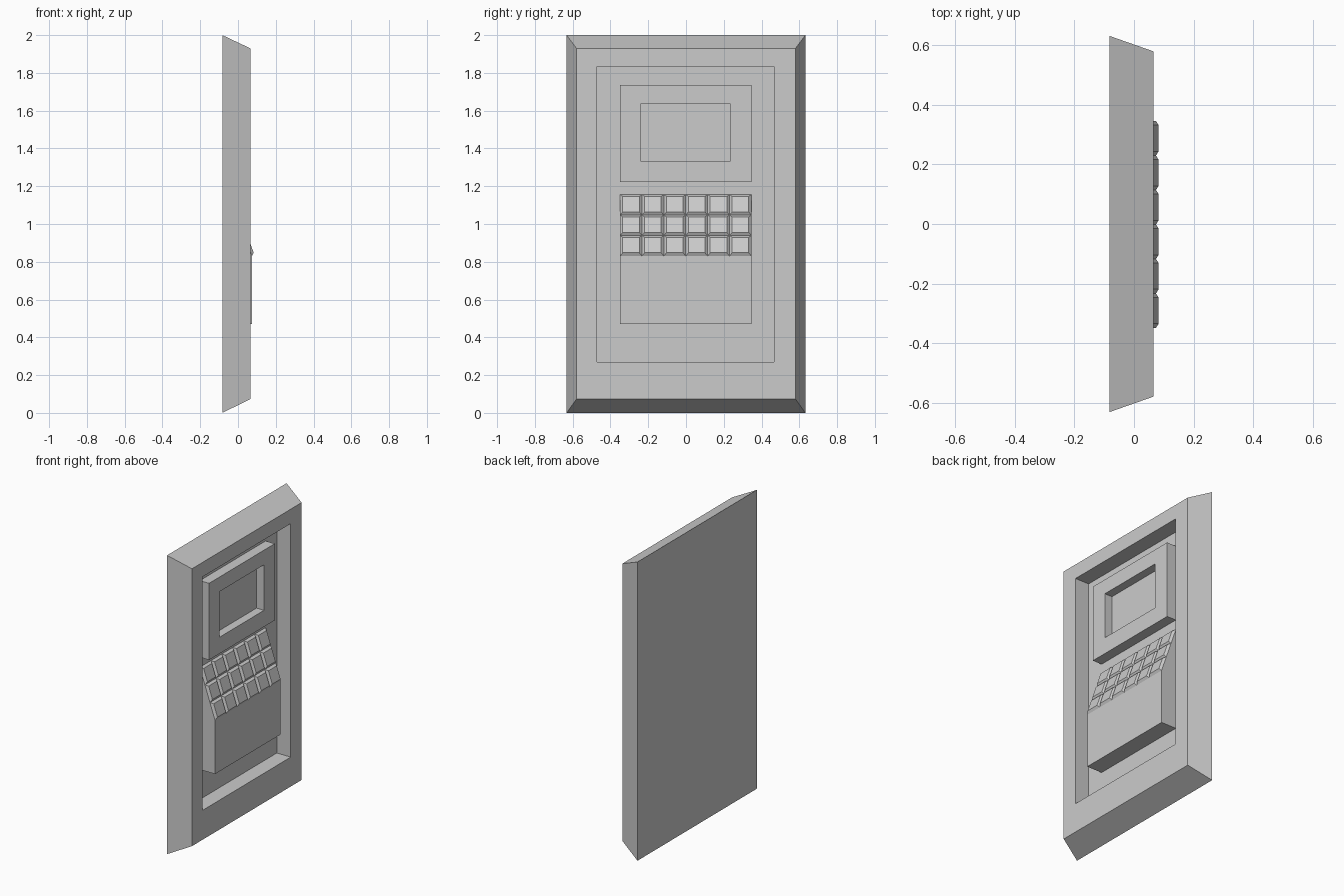
import bpy, bmesh
from mathutils import Vector

if "Cube" in bpy.data.objects:
    bpy.data.objects.remove(bpy.data.objects["Cube"])


def finish(name, bm):
    bmesh.ops.remove_doubles(bm, verts=bm.verts, dist=0.0005)
    mesh = bpy.data.meshes.new(name)
    bm.to_mesh(mesh)
    bm.free()
    obj = bpy.data.objects.new(name, mesh)
    bpy.context.collection.objects.link(obj)
    return obj


def bridge_rings(bm, rings, cap_start=False):
    """Join successive four-point rings with quads and cap the last one."""
    loops = [[bm.verts.new(p) for p in ring] for ring in rings]
    for a, b in zip(loops, loops[1:]):
        for i in range(4):
            j = (i + 1) % 4
            bm.faces.new((a[i], a[j], b[j], b[i]))
    bm.faces.new(loops[-1])
    if cap_start:
        bm.faces.new(loops[0][::-1])


def rect(x, y0, y1, z0, z1):
    return [(x, y0, z0), (x, y1, z0), (x, y1, z1), (x, y0, z1)]


BACK, FRONT, FLOOR = -0.083, 0.065, -0.038
YL, YR = -0.349, 0.346

# Tapered wall slab with a deep rectangular recess
bm = bmesh.new()
bridge_rings(bm, [rect(BACK, -0.632, 0.632, 0.0, 2.0),
                  rect(FRONT, -0.58, 0.58, 0.073, 1.93),
                  rect(FRONT, -0.47, 0.465, 0.27, 1.833),
                  rect(FLOOR, -0.47, 0.465, 0.27, 1.833)], cap_start=True)
finish("wall_slab", bm)

# Raised screen frame with sunken screen
bm = bmesh.new()
bridge_rings(bm, [rect(FLOOR, YL, YR, 1.222, 1.735),
                  rect(0.03, YL, YR, 1.222, 1.735),
                  rect(0.03, -0.237, 0.233, 1.332, 1.637),
                  rect(-0.026, -0.237, 0.233, 1.332, 1.637)])
finish("screen_frame", bm)

# Console block, its sloped side left open for the keys
top, knee = Vector((FLOOR, 0, 1.155)), Vector((0.074, 0, 0.83))
bm = bmesh.new()
profile = [(top.x, top.z), (FLOOR, 0.47), (knee.x, 0.47), (knee.x, knee.z)]
left = [bm.verts.new((x, YL, z)) for x, z in profile]
right = [bm.verts.new((x, YR, z)) for x, z in profile]
bm.faces.new(left)
bm.faces.new(right[::-1])
for i in (1, 2):
    bm.faces.new((left[i + 1], left[i], right[i], right[i + 1]))
finish("console_block", bm)

# Bevelled keys tiled over the slope
up = (top - knee).normalized()
across = Vector((0, 1, 0))
normal = across.cross(up).normalized()
w, h = (YR - YL) / 6, (top - knee).length / 3


def key_ring(col, row, inset, lift):
    c = knee + across * (YL + (col + 0.5) * w) + up * (row + 0.5) * h + normal * lift
    a, b = across * (w / 2 - inset), up * (h / 2 - inset)
    return [c - a - b, c + a - b, c + a + b, c - a + b]


bm = bmesh.new()
for row in range(3):
    for col in range(6):
        bridge_rings(bm, [key_ring(col, row, 0, 0), key_ring(col, row, 0.014, 0.014)])
finish("keypad", bm)
